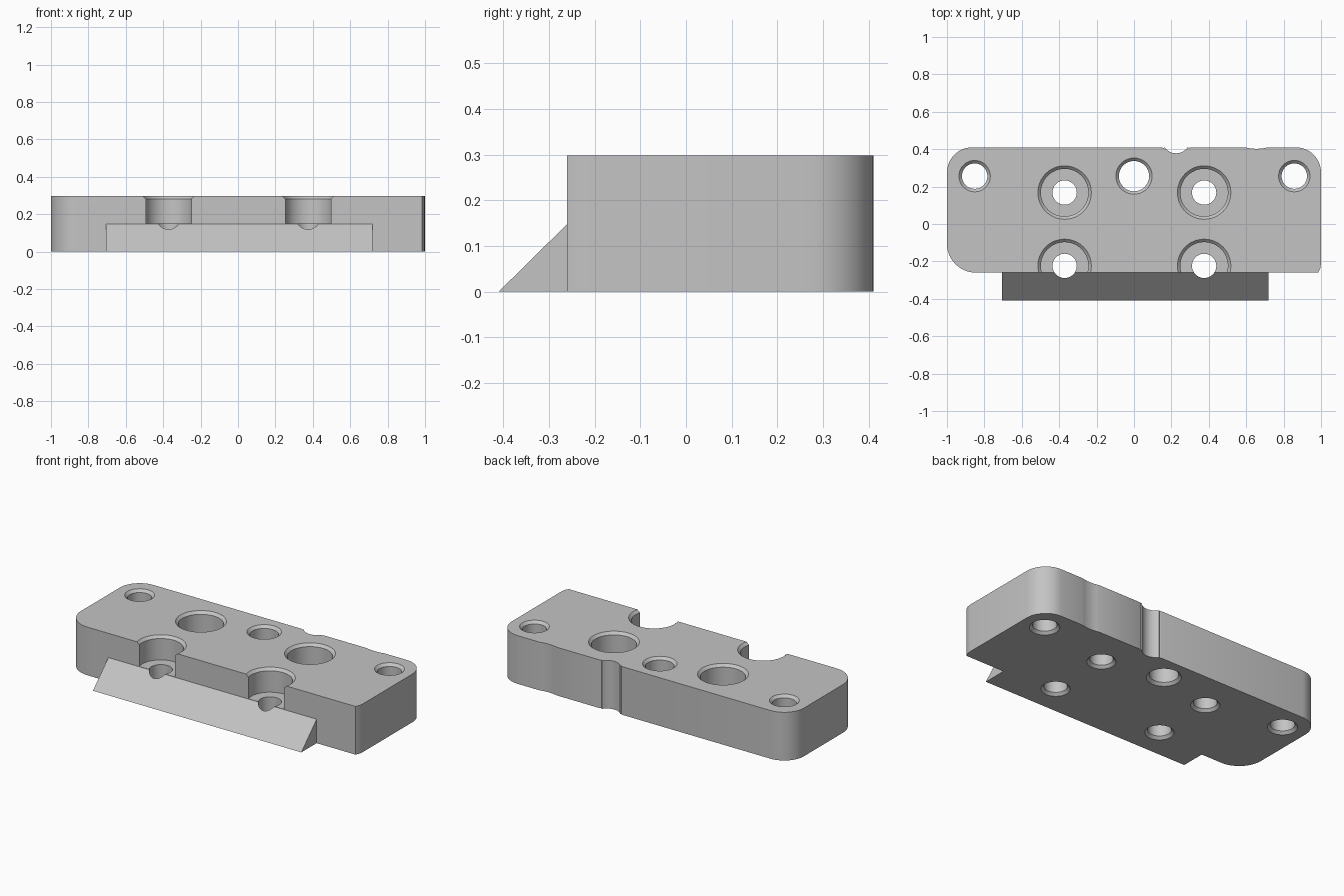
import bpy, bmesh, math

cube = bpy.data.objects.get("Cube")
if cube:
    bpy.data.objects.remove(cube, do_unlink=True)

TOP, FRONT, BACK = 0.298, -0.26, 0.41

grey = bpy.data.materials.new("light grey")
grey.use_nodes = True
colour = (0.55, 0.55, 0.55, 1)
grey.diffuse_color = colour
grey.node_tree.nodes["Principled BSDF"].inputs["Base Color"].default_value = colour


def make_object(name, bm):
    bmesh.ops.recalc_face_normals(bm, faces=bm.faces)
    mesh = bpy.data.meshes.new(name)
    bm.to_mesh(mesh)
    bm.free()
    mesh.materials.append(grey)
    obj = bpy.data.objects.new(name, mesh)
    bpy.context.collection.objects.link(obj)
    return obj


def prism(name, points, direction):
    """Extrude a flat outline along a direction."""
    bm = bmesh.new()
    face = bm.faces.new([bm.verts.new(p) for p in points])
    new = bmesh.ops.extrude_face_region(bm, geom=[face])["geom"]
    bmesh.ops.translate(bm, vec=direction,
                        verts=[v for v in new if isinstance(v, bmesh.types.BMVert)])
    return make_object(name, bm)


def arc(cx, cy, r, start, end, steps=14):
    angles = [math.radians(start + (end - start) * i / steps) for i in range(steps + 1)]
    return [(cx + r * math.cos(a), cy + r * math.sin(a)) for a in angles]


def lathe(bm, x, y, profile, steps=48):
    """Closed turned solid from (radius, height) pairs."""
    rings = [[bm.verts.new((px, py, z)) for px, py in arc(x, y, r, 0, 360, steps)[:-1]]
             for r, z in profile]
    for low, high in zip(rings, rings[1:]):
        for i in range(steps):
            j = (i + 1) % steps
            bm.faces.new((low[i], low[j], high[j], high[i]))
    bm.faces.new(rings[0])
    bm.faces.new(rings[-1])


def boolean(target, cutter, operation):
    mod = target.modifiers.new(operation.lower(), "BOOLEAN")
    mod.operation, mod.solver, mod.object = operation, "EXACT", cutter
    bpy.context.view_layer.objects.active = target
    bpy.ops.object.modifier_apply(modifier=mod.name)
    bpy.data.objects.remove(cutter, do_unlink=True)


# Plate outline, counter-clockwise from the nearly square front corner
r_back, r_front = 0.135, 0.155
outline = [(0.985, FRONT), (0.996, -0.237), (1, -0.21)]
outline += arc(1 - r_back, BACK - r_back, r_back, 0, 90)
outline += arc(0.655, BACK + 0.222, 0.23, 285, 255, 8)        # shallow dip
outline += [(0.305, BACK), (0.293, 0.406)]
outline += arc(0.225, 0.453, 0.075, 325, 215)                 # back notch
outline += [(0.157, 0.406), (0.145, BACK)]
outline += arc(-1 + r_back, BACK - r_back, r_back, 90, 180)
outline += arc(-1 + r_front, FRONT + r_front, r_front, 180, 270)
plate = prism("mounting_plate", [(x, y, 0) for x, y in outline], (0, 0, TOP))

# Sloped front lip
lip = [(-0.41, 0), (FRONT, 0.148), (-0.2, 0.148), (-0.2, 0)]
wedge = prism("front_lip", [(-0.705, y, z) for y, z in lip], (1.425, 0, 0))
boolean(plate, wedge, "UNION")

# Chamfered through holes and counterbored screw holes
bm = bmesh.new()
c, over = 0.016, 0.02


def bottom_rim(r):
    return [(r + c, -over), (r + c, 0), (r, c)]


def top_rim(r):
    return [(r, TOP - c), (r + c, TOP), (r + c, TOP + over)]


for x, r in ((-0.852, 0.068), (0, 0.081), (0.857, 0.068)):
    lathe(bm, x, 0.256, bottom_rim(r) + top_rim(r))
for x in (-0.371, 0.375):
    for y in (0.168, -0.224):
        lathe(bm, x, y, bottom_rim(0.065) + [(0.065, 0.15), (0.127, 0.15)] + top_rim(0.127))
boolean(plate, make_object("hole_cutters", bm), "DIFFERENCE")

bpy.ops.object.select_all(action="DESELECT")
plate.select_set(True)
bpy.context.view_layer.objects.active = plate
bpy.ops.object.shade_smooth_by_angle(angle=math.radians(25))
